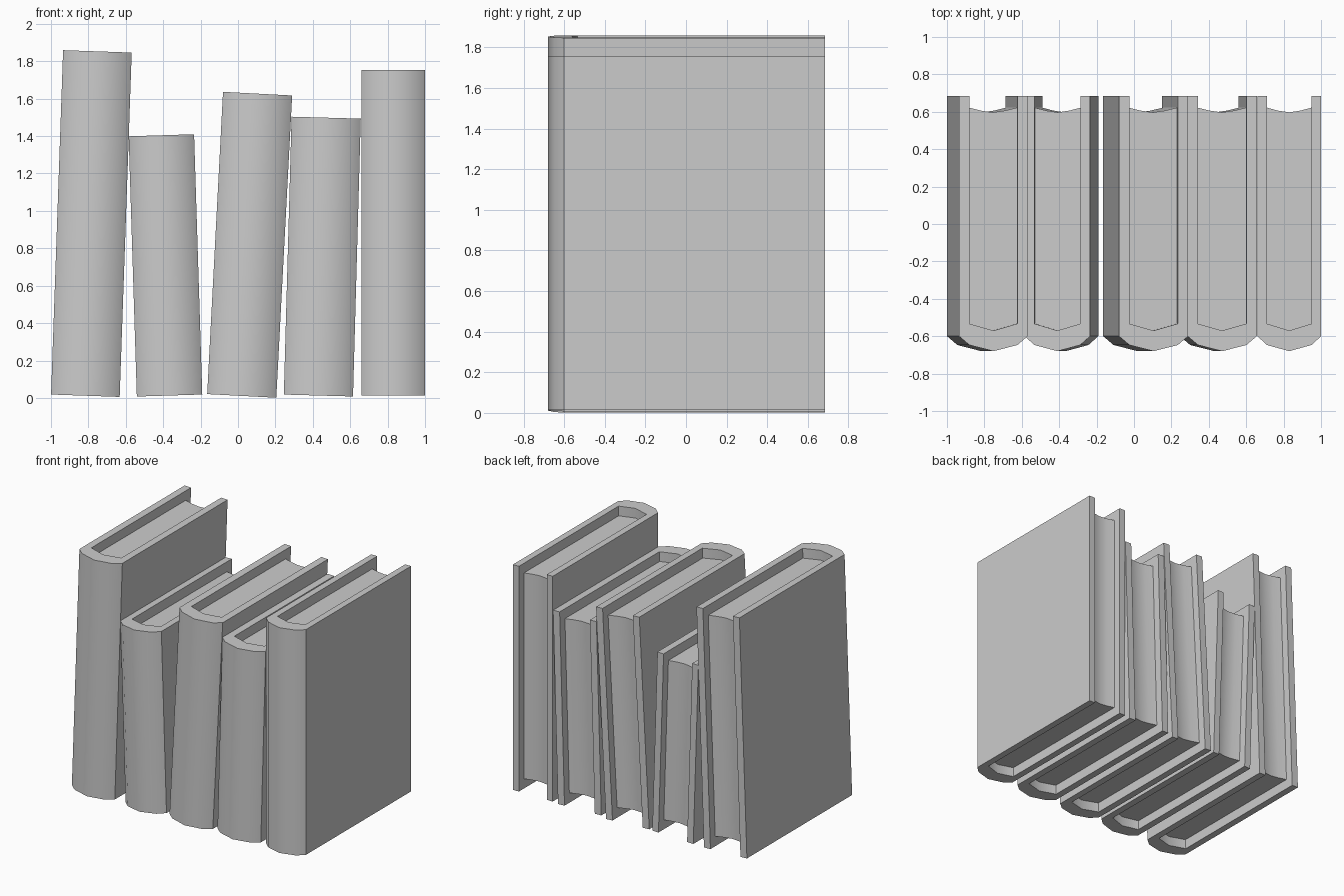
import bpy, bmesh, math

if "Cube" in bpy.data.objects:
    bpy.data.objects.remove(bpy.data.objects["Cube"])


def prism(name, outline, z0, z1, place, tilt):
    # vertical prism from an (x, y) outline, leaning sideways about its base
    bm = bmesh.new()
    face = bm.faces.new([bm.verts.new((x, y, z0)) for x, y in outline])
    top = bmesh.ops.extrude_face_region(bm, geom=[face])["geom"]
    moved = [g for g in top if isinstance(g, bmesh.types.BMVert)]
    bmesh.ops.translate(bm, vec=(0, 0, z1 - z0), verts=moved)
    bmesh.ops.recalc_face_normals(bm, faces=bm.faces)
    mesh = bpy.data.meshes.new(name)
    bm.to_mesh(mesh)
    bm.free()
    ob = bpy.data.objects.new(name, mesh)
    bpy.context.collection.objects.link(ob)
    ob.location = place
    ob.rotation_euler = (0, math.radians(tilt), 0)
    bpy.ops.object.select_all(action='DESELECT')
    ob.select_set(True)
    bpy.context.view_layer.objects.active = ob
    bpy.ops.object.shade_smooth_by_angle(angle=math.radians(40))
    return ob


def book(i, x, z, width, height, tilt):
    w = width / 2
    a = w * 0.7          # half width of the page block
    back = 0.684
    inset = 0.075        # pages stop short of the cover ends
    # cover: two boards joined by a faceted rounded spine
    cover = [(-w, back), (-w, -0.6), (-a, -0.647), (0, -0.68), (a, -0.647),
             (w, -0.6), (w, back), (a, back),
             (a, -0.533), (0, -0.57), (-a, -0.533), (-a, back)]
    # pages: fit the spine, hollow fore-edge
    pages = [(-a, -0.533), (0, -0.57), (a, -0.533),
             (a, 0.622), (a * 0.5, 0.606), (0, 0.597),
             (-a * 0.5, 0.606), (-a, 0.622)]
    prism(f"book_{i}_cover", cover, 0, height, (x, 0, z), tilt)
    prism(f"book_{i}_pages", pages, inset, height - inset, (x, 0, z), tilt)


# row of books: base centre x, base z, width, height, lean in degrees
row = [(-0.816, 0.012, 0.367, 1.842, 2.0),
       (-0.366, 0.013, 0.350, 1.392, -1.8),
       (0.020, 0.011, 0.370, 1.618, 3.0),
       (0.430, 0.013, 0.370, 1.486, 1.6),
       (0.830, 0.014, 0.340, 1.740, 0.0)]
for n, params in enumerate(row, 1):
    book(n, *params)
